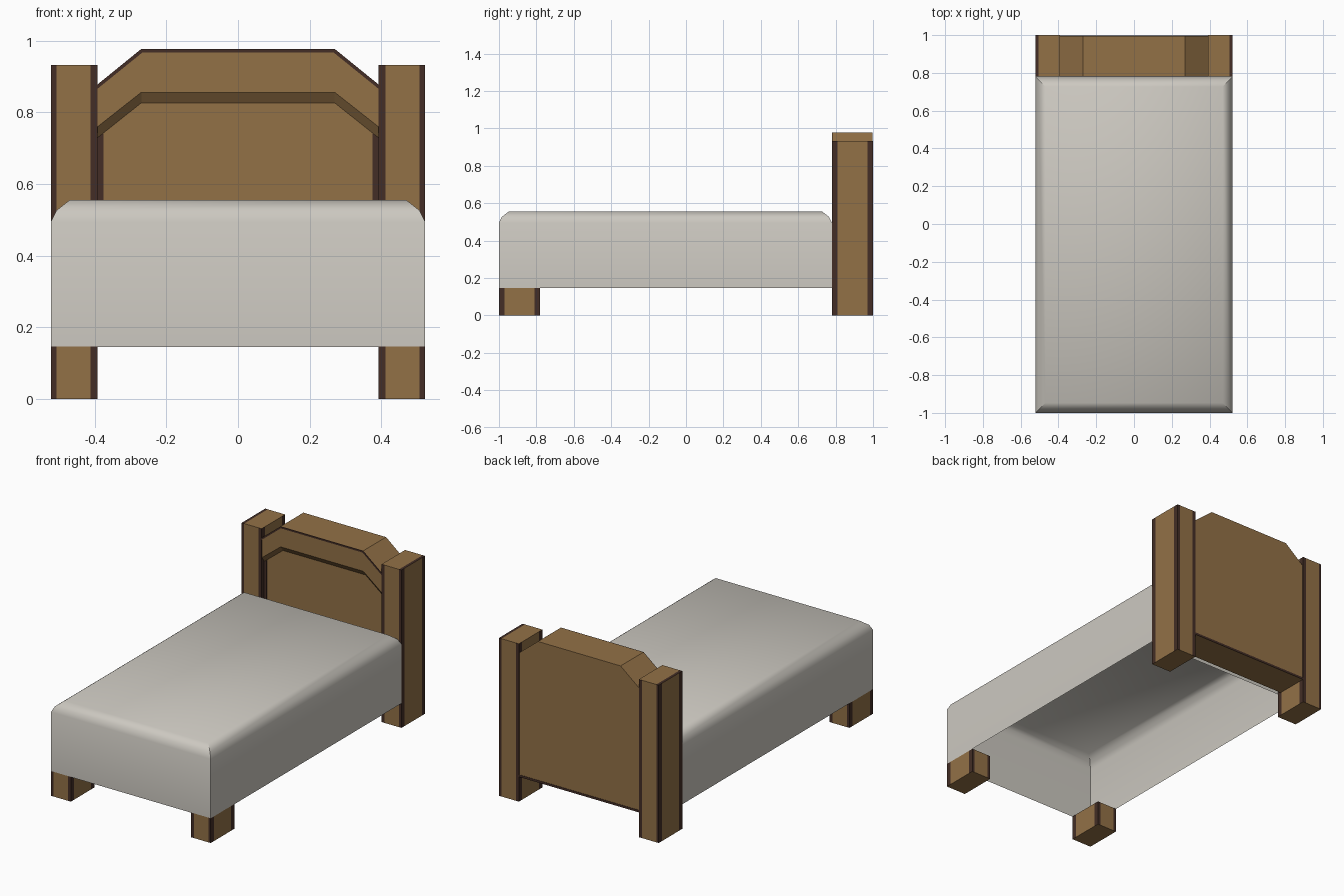
import bpy, bmesh
from mathutils import Vector

if "Cube" in bpy.data.objects:
    bpy.data.objects.remove(bpy.data.objects["Cube"])


def material(name, rgb):
    m = bpy.data.materials.new(name)
    m.diffuse_color = (*rgb, 1)
    m.use_nodes = True
    m.node_tree.nodes["Principled BSDF"].inputs["Base Color"].default_value = m.diffuse_color
    return m


wood = material("warm wood", (0.29, 0.165, 0.062))
dark = material("dark wood edge", (0.056, 0.027, 0.019))
cloth = material("off white cloth", (0.60, 0.575, 0.525))


def finish(bm, name, mats):
    me = bpy.data.meshes.new(name)
    bm.to_mesh(me)
    bm.free()
    ob = bpy.data.objects.new(name, me)
    bpy.context.collection.objects.link(ob)
    for m in mats:
        me.materials.append(m)
    return ob


def loft(name, rings, mats, cap_start=True):
    """Joins matching rings of points and caps the ends."""
    bm = bmesh.new()
    vs = [[bm.verts.new(p) for p in r] for r in rings]
    n = len(rings[0])
    for a, b in zip(vs, vs[1:]):
        for i in range(n):
            j = (i + 1) % n
            bm.faces.new((a[i], a[j], b[j], b[i]))
    if cap_start:
        bm.faces.new(vs[0][::-1])
    bm.faces.new(vs[-1])
    bmesh.ops.recalc_face_normals(bm, faces=bm.faces)
    return finish(bm, name, mats)


def prism(name, outline, y0, y1, mat):
    return loft(name, [[(x, y, z) for x, z in outline] for y in (y0, y1)], [mat])


def edged_post(name, side, y0, y1, height):
    """Square post with dark strips along its upright edges."""
    xo, xi = 0.522, 0.392
    bm = bmesh.new()
    bmesh.ops.create_cube(bm, size=1)
    for v in bm.verts:
        v.co = Vector((side * (xo if v.co.x > 0 else xi),
                       y1 if v.co.y > 0 else y0,
                       height if v.co.z > 0 else 0))
    cut_o, cut_i, cut_y = xo - 0.016, xi + 0.02, 0.03
    cuts = [((side * cut_o, 0, 0), (1, 0, 0)), ((side * cut_i, 0, 0), (1, 0, 0)),
            ((0, y0 + cut_y, 0), (0, 1, 0)), ((0, y1 - cut_y, 0), (0, 1, 0))]
    for co, no in cuts:
        bmesh.ops.bisect_plane(bm, geom=bm.verts[:] + bm.edges[:] + bm.faces[:],
                               plane_co=co, plane_no=no)
    bmesh.ops.recalc_face_normals(bm, faces=bm.faces)
    for f in bm.faces:
        c = f.calc_center_median()
        x = abs(c.x)
        if abs(f.normal.z) > 0.5:
            f.material_index = int(x > cut_o and f.normal.z > 0)
        elif abs(f.normal.y) > 0.5:
            f.material_index = int(x > cut_o or x < cut_i)
        else:
            f.material_index = int(c.y < y0 + cut_y or c.y > y1 - cut_y)
    return finish(bm, name, [wood, dark])


# Head posts and foot blocks
for side, label in ((-1, "left"), (1, "right")):
    edged_post(label + "_head_post", side, 0.78, 1.0, 0.932)
    edged_post(label + "_front_foot", side, -1.0, -0.78, 0.146)

# Mattress cover: hollow below, rounded at the top
rings = []
for inset, z in ((0, 0.145), (0, 0.495), (0.015, 0.526), (0.053, 0.556)):
    x, ya, yb = 0.522 - inset, -1 + inset, 0.78 - inset
    rings.append([(-x, ya, z), (x, ya, z), (x, yb, z), (-x, yb, z)])
mattress = loft("mattress_cover", rings, [cloth], cap_start=False)
bpy.context.view_layer.objects.active = mattress
mattress.select_set(True)
bpy.ops.object.shade_smooth_by_angle(angle=0.9)

# Headboard panel
crown = [(0.392, 0.878), (0.27, 0.977), (-0.27, 0.977), (-0.392, 0.878)]
prism("headboard_panel", [(-0.392, 0.145), (0.392, 0.145)] + crown, 0.805, 0.996, wood)

# Raised crown with a sloped lower edge
lower_front = [(-0.392, 0.76), (-0.27, 0.856), (0.27, 0.856), (0.392, 0.76)]
lower_back = [(-0.392, 0.728), (-0.27, 0.825), (0.27, 0.825), (0.392, 0.728)]
loft("headboard_crown", [[(x, 0.784, z) for x, z in lower_front + crown],
                         [(x, 0.806, z) for x, z in lower_back + crown]], [wood])

# Dark trims: crown edge, panel sides, lower back edge
inner = [(-0.392, 0.866), (-0.267, 0.967), (0.267, 0.967), (0.392, 0.866)]
prism("crown_edge_trim", inner + crown, 0.781, 0.784, dark)
for s, label in ((-1, "left"), (1, "right")):
    prism(label + "_panel_trim", [(s * 0.375, 0.145), (s * 0.392, 0.145),
                                  (s * 0.392, 0.73), (s * 0.375, 0.742)], 0.802, 0.805, dark)
prism("back_lower_trim", [(-0.392, 0.145), (0.392, 0.145), (0.392, 0.158), (-0.392, 0.158)],
      0.996, 0.998, dark)
